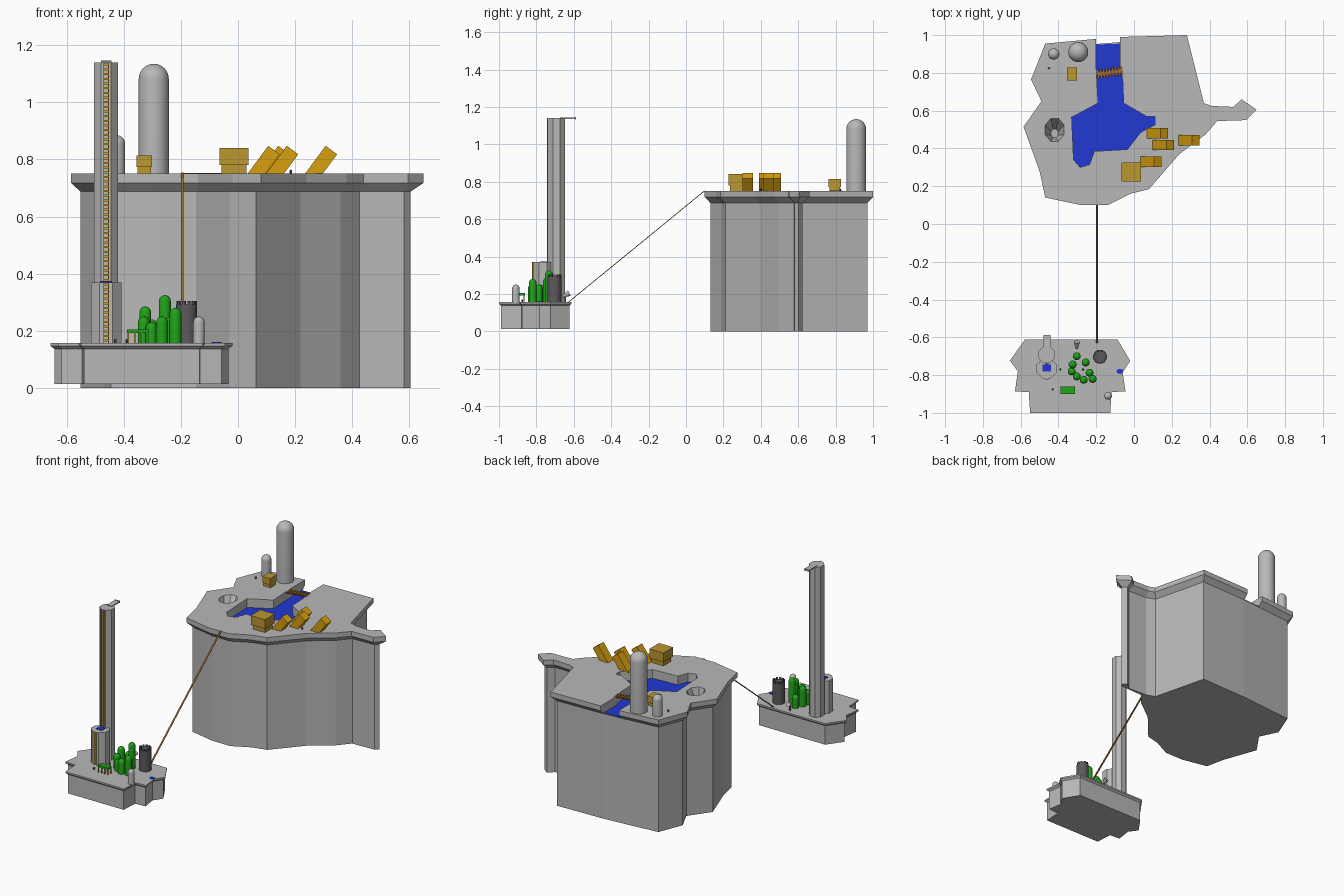
import bpy, bmesh, math
from mathutils import Vector, Matrix

if "Cube" in bpy.data.objects:
    bpy.data.objects.remove(bpy.data.objects["Cube"])


def material(name, r, g, b):
    m = bpy.data.materials.new(name)
    m.use_nodes = True
    m.diffuse_color = (r, g, b, 1)
    m.node_tree.nodes["Principled BSDF"].inputs["Base Color"].default_value = (r, g, b, 1)
    return m


STONE = material("stone grey", .48, .48, .48)
WATER = material("water blue", .015, .04, .65)
GREEN = material("leaf green", .015, .37, .01)
DARK = material("dark stone", .11, .1, .11)
GOLD = material("bright gold", .68, .35, .005)
OCHRE = material("ochre", .5, .31, .03)
WOOD = material("wood brown", .33, .14, .03)


def finish(name, bm, mat, smooth=False):
    bmesh.ops.recalc_face_normals(bm, faces=bm.faces)
    mesh = bpy.data.meshes.new(name)
    bm.to_mesh(mesh)
    bm.free()
    ob = bpy.data.objects.new(name, mesh)
    bpy.context.collection.objects.link(ob)
    mesh.materials.append(mat)
    if smooth:
        bpy.ops.object.select_all(action='DESELECT')
        ob.select_set(True)
        bpy.context.view_layer.objects.active = ob
        bpy.ops.object.shade_smooth_by_angle(angle=math.radians(35))
    return ob


def loft(name, rings, mat, smooth=False):
    """Join stacked (outline, height) rings and cap both ends."""
    bm = bmesh.new()
    loops = [[bm.verts.new((x, y, z)) for x, y in pts] for pts, z in rings]
    n = len(loops[0])
    for a, b in zip(loops, loops[1:]):
        for i in range(n):
            j = (i + 1) % n
            bm.faces.new((a[i], a[j], b[j], b[i]))
    bm.faces.new(loops[0])
    bm.faces.new(loops[-1])
    return finish(name, bm, mat, smooth)


def circle(x, y, rx, ry=None, n=20):
    ry = ry or rx
    return [(x + rx * math.cos(math.tau * (i + .5) / n),
             y + ry * math.sin(math.tau * (i + .5) / n)) for i in range(n)]


def capsule(name, x, y, r, base, top, mat, n=20):
    rings = [(circle(x, y, r, n=n), base)]
    for i in range(7):
        a = i * math.pi / 12.5
        rings.append((circle(x, y, r * math.cos(a), n=n), top - r + r * math.sin(a)))
    return loft(name, rings, mat, True)


def add_box(bm, center, size, rot=None):
    m = Matrix.Translation(center) @ (rot or Matrix()) @ Matrix.Diagonal((*size, 1))
    bmesh.ops.create_cube(bm, size=1, matrix=m)


def box(name, center, size, mat, rot=None):
    bm = bmesh.new()
    add_box(bm, center, size, rot)
    return finish(name, bm, mat)


def inset(pts, d):
    """Mitred inward offset of a clockwise outline."""
    out = []
    for i, p in enumerate(pts):
        p, a, b = Vector(p), Vector(pts[i - 1]), Vector(pts[(i + 1) % len(pts)])
        u, v = (p - a).normalized(), (b - p).normalized()
        n1, n2 = Vector((u.y, -u.x)), Vector((v.y, -v.x))
        out.append(tuple(p + (n1 + n2) * d / (1 + n1.dot(n2))))
    return out


def carve(target, cutter):
    mod = target.modifiers.new("carve", 'BOOLEAN')
    mod.operation, mod.object, mod.solver = 'DIFFERENCE', cutter, 'EXACT'
    bpy.context.view_layer.objects.active = target
    bpy.ops.object.modifier_apply(modifier=mod.name)
    bpy.data.objects.remove(cutter)


# Large island: cliff body with an overhanging chamfered rim
coast = [(-.47, .955), (-.2, .98), (-.075, .99), (.28, 1), (.37, .64), (.41, .625),
         (.525, .62), (.57, .66), (.65, .605), (.595, .55), (.44, .545), (.38, .475),
         (.24, .37), (.08, .185), (-.02, .16), (-.14, .1), (-.28, .1), (-.47, .14),
         (-.5, .28), (-.585, .515), (-.49, .65), (-.545, .765)]
cliff = inset(coast, .03)
island = loft("large_island", [(cliff, 0), (cliff, .687), (coast, .718), (coast, .75)], STONE)

# Lake and river, sunk into the rim and open at the back
banks = [(-.075, .83), (-.06, .765), (-.055, .64), (.065, .57), (.11, .57), (.11, .525),
         (.035, .485), (-.035, .395), (-.21, .385), (-.235, .315), (-.285, .3),
         (-.32, .34), (-.33, .565), (-.19, .64), (-.2, .82)]
carve(island, loft("lake_cutter", [([(-.2, 1.1), (-.075, 1.1)] + banks, z) for z in (.69, .8)], STONE))
lake = [(-.2, .95), (-.075, .955)] + banks
loft("lake_water", [(lake, .687), (lake, .693)], WATER)

# Crater pit
carve(island, loft("pit_cutter", [(circle(-.42, .48, .02, .025, 8), .66),
                                  (circle(-.42, .5, .058, .07, 8), .76)], STONE))

# Domed towers
capsule("large_dome_tower", -.295, .91, .053, .74, 1.135, STONE, 28)
capsule("small_dome_tower", -.425, .9, .03, .74, .885, STONE)

# Plank bridge over the river
bm = bmesh.new()
for i in range(9):
    t = i / 8
    add_box(bm, (-.19 + .125 * t, .793 + .018 * t, .748), (.011, .048, .008), Matrix.Rotation(.15, 4, 'Z'))
add_box(bm, (-.128, .802, .743), (.14, .02, .004), Matrix.Rotation(.15, 4, 'Z'))
finish("plank_bridge", bm, WOOD)

# Houses with wider upper floors
for name, x, y, w, d, mid, top in (("large_house", -.014, .276, .103, .1, .78, .84),
                                   ("small_house", -.328, .795, .055, .068, .773, .814)):
    box(name + "_base", (x, y, (.74 + mid) / 2), (w * .86, d * .8, mid - .74), OCHRE)
    box(name + "_top", (x, y, (mid + top) / 2), (w, d, top - mid), OCHRE)

# Leaning blocks, half sunk in the ground
lean = Matrix.Rotation(math.radians(36.5), 4, 'Y')
for x, y in ((.035, .33), (.07, .48), (.1, .418), (.236, .443)):
    end = Vector((x + .091, y, .833))
    box("leaning_block", end - lean.to_3x3() @ Vector((0, 0, .065)), (.05, .055, .13), GOLD, lean)

# Small island
shore = [(-.578, -.612), (-.087, -.612), (-.02, -.725), (-.06, -.786), (-.045, -.886),
         (-.12, -.89), (-.125, -1), (-.55, -1), (-.557, -.89), (-.63, -.886),
         (-.615, -.78), (-.657, -.723)]
wall = inset(shore, .011)
loft("small_island", [(wall, .013), (wall, .137), (shore, .147), (shore, .157)], STONE)

# Rope bridge between the islands
a, b = Vector((-.195, -.63, .155)), Vector((-.195, .1, .752))
box("rope_bridge", (a + b) / 2, (.01, (b - a).length, .004), WOOD,
    Matrix.Rotation(math.atan2(b.z - a.z, b.y - a.y), 4, 'X'))

# Lookout tower with lower pool tower and landing plate
for name, y, rx, ry, top in (("tall_tower", -.692, .046, .048, 1.14),
                             ("pool_tower", -.765, .058, .056, .37)):
    loft(name, [(circle(-.462, y, rx, ry, 8), z) for z in (.15, top)], STONE)
box("landing_plate", (-.461, -.63, 1.14), (.036, .085, .007), STONE)
box("landing_lip", (-.461, -.59, 1.14), (.036, .006, .012), STONE)
box("tower_pool", (-.462, -.762, .371), (.043, .036, .006), WATER)

# Ladders up both towers
for name, y, low, high in (("tall_ladder", -.74, .37, 1.14), ("short_ladder", -.82, .157, .37)):
    bm = bmesh.new()
    for side in (-1, 1):
        add_box(bm, (-.462 + side * .008, y, (low + high) / 2), (.003, .006, high - low))
    count = round((high - low) / .0165)
    for i in range(count):
        add_box(bm, (-.462, y, low + (i + .5) * (high - low) / count), (.016, .005, .007))
    finish(name, bm, GOLD)

# Dark round keep with battlements
loft("dark_keep", [(circle(-.18, -.703, .037, n=24), z) for z in (.15, .292)], DARK, True)
bm = bmesh.new()
for i in range(10):
    turn = Matrix.Rotation(i * math.tau / 10, 4, 'Z')
    add_box(bm, Vector((-.18, -.703, .297)) + turn.to_3x3() @ Vector((.032, 0, 0)), (.008, .012, .014), turn)
finish("keep_battlements", bm, DARK)

# Dome hut and pond
capsule("dome_hut", -.137, -.91, .02, .15, .25, STONE)
loft("pond", [(circle(-.075, -.78, .018, .013), z) for z in (.154, .16)], WATER)

# Rounded trees
for x, y, top in ((-.303, -.7, .24), (-.256, -.733, .325), (-.325, -.744, .285), (-.33, -.78, .25),
                  (-.303, -.807, .23), (-.266, -.825, .25), (-.235, -.787, .25), (-.219, -.82, .28)):
    capsule("round_tree", x, y, .021, .15, top, GREEN, 16)

# Market stall
box("stall_roof", (-.35, -.88, .198), (.076, .038, .012), GREEN)
bm = bmesh.new()
for x in (-.384, -.361, -.339, -.316):
    for y in (-.895, -.865):
        add_box(bm, (x, y, .175), (.005, .005, .042))
finish("stall_legs", bm, OCHRE)

# Small horn on a post, near the back edge
box("horn_post", (-.303, -.645, .172), (.008, .008, .036), DARK)
bm = bmesh.new()
bmesh.ops.create_cone(bm, cap_ends=True, segments=12, radius1=.006, radius2=.016, depth=.04,
                      matrix=Matrix.Translation((-.303, -.642, .195)) @ Matrix.Rotation(-1.1, 4, 'X'))
finish("horn", bm, STONE)

# Tiny standing figures
for x, y, z in ((-.43, -.876, .157), (-.39, -.77, .157), (-.27, -.77, .157), (-.45, .825, .75), (.185, .4, .75)):
    capsule("tiny_figure", x, y, .005, z - .004, z + .014, DARK, 8)
